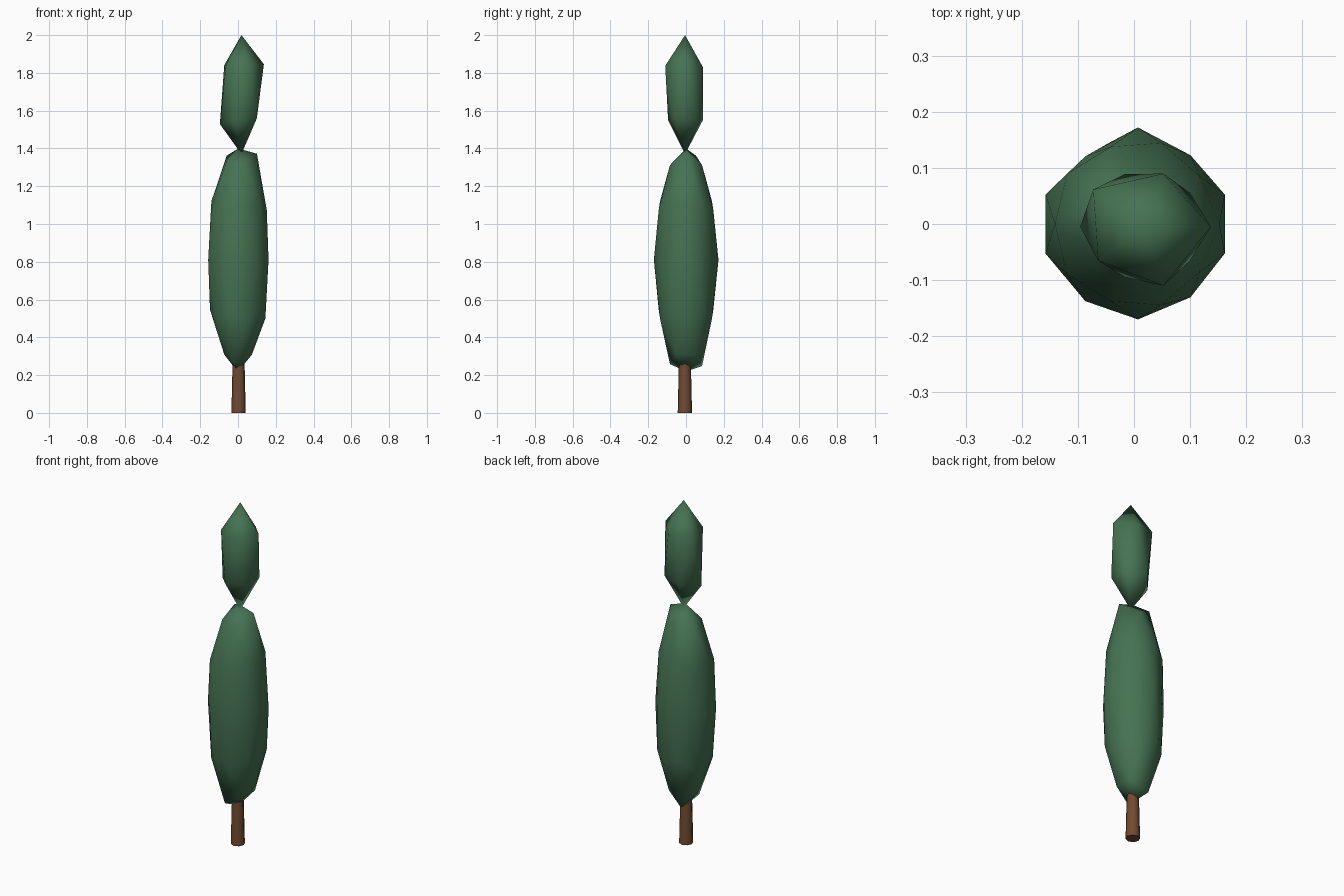
import bpy
from mathutils import Vector


def material(name, color):
    m = bpy.data.materials.new(name)
    m.diffuse_color = color
    return m


green = material("foliage_green", (0.06, 0.17, 0.085, 1))
brown = material("bark_brown", (0.17, 0.07, 0.03, 1))


def clump(name, level, center, scale, nudges):
    """Stretched icosphere; nudges move the vertex nearest a unit direction."""
    bpy.ops.mesh.primitive_ico_sphere_add(subdivisions=level, radius=1)
    ob = bpy.context.object
    ob.name = name
    verts = ob.data.vertices
    unit = [v.co.copy() for v in verts]
    for v in verts:
        v.co = Vector([c + s * u for c, s, u in zip(center, scale, v.co)])
    for direction, offset in nudges:
        d = Vector(direction).normalized()
        i = max(range(len(unit)), key=lambda k: unit[k].dot(d))
        verts[i].co += Vector(offset)
    bpy.ops.object.shade_smooth()
    ob.data.materials.append(green)
    return ob


# Trunk
bpy.ops.mesh.primitive_cone_add(vertices=8, radius1=0.038, radius2=0.03,
                                depth=0.34, location=(0.003, -0.006, 0.17))
trunk = bpy.context.object
trunk.name = "trunk"
bpy.ops.object.shade_smooth_by_angle(angle=1.0)
trunk.data.materials.append(brown)

# Large lower foliage, slightly irregular
clump("lower_foliage", 2, (0.002, 0, 0.81), (0.168, 0.17, 0.59), [
    ((0.526, 0, 0.851), (0.01, 0, 0.06)),
    ((-0.425, 0.309, 0.851), (0.01, 0, 0.05)),
    ((-0.425, -0.309, 0.851), (0.005, 0, 0.0)),
    ((-0.526, 0, -0.851), (0.014, 0, 0.0)),
    ((-0.16, 0.5, -0.851), (0, 0, -0.06)),
    ((-0.16, -0.5, -0.851), (0, 0, -0.05)),
    ((0, 1, 0), (0.005, 0.002, 0)),
    ((0, -1, 0), (0.005, 0, 0)),
    ((-0.59, 0.81, 0), (0.01, -0.017, 0)),
    ((-0.59, -0.81, 0), (0.01, 0, 0)),
    ((0.59, 0.81, 0), (0, -0.015, 0)),
    ((0.59, -0.81, 0), (0, 0.007, 0)),
])

# Small upper foliage, leaning a little to the right
clump("upper_foliage", 1, (0.018, -0.005, 1.685), (0.124, 0.115, 0.315),
      [((0.894, 0, 0.447), (0.008, 0, 0.02)),
       ((-0.724, 0.526, 0.447), (-0.001, 0.006, 0.015)),
       ((-0.724, -0.526, 0.447), (0.008, 0, 0.015)),
       ((0.276, 0.85, 0.447), (0.0, -0.003, 0.004)),
       ((0.276, -0.85, 0.447), (0.0, -0.007, 0.012)),
       ((-0.894, 0, -0.447), (-0.003, 0, -0.015)),
       ((0.724, 0.526, -0.447), (-0.008, 0, 0.015)),
       ((0.724, -0.526, -0.447), (-0.008, 0, 0.015)),
       ((-0.276, 0.85, -0.447), (0, -0.004, 0.005)),
       ((-0.276, -0.85, -0.447), (0, 0.008, 0.005))])
